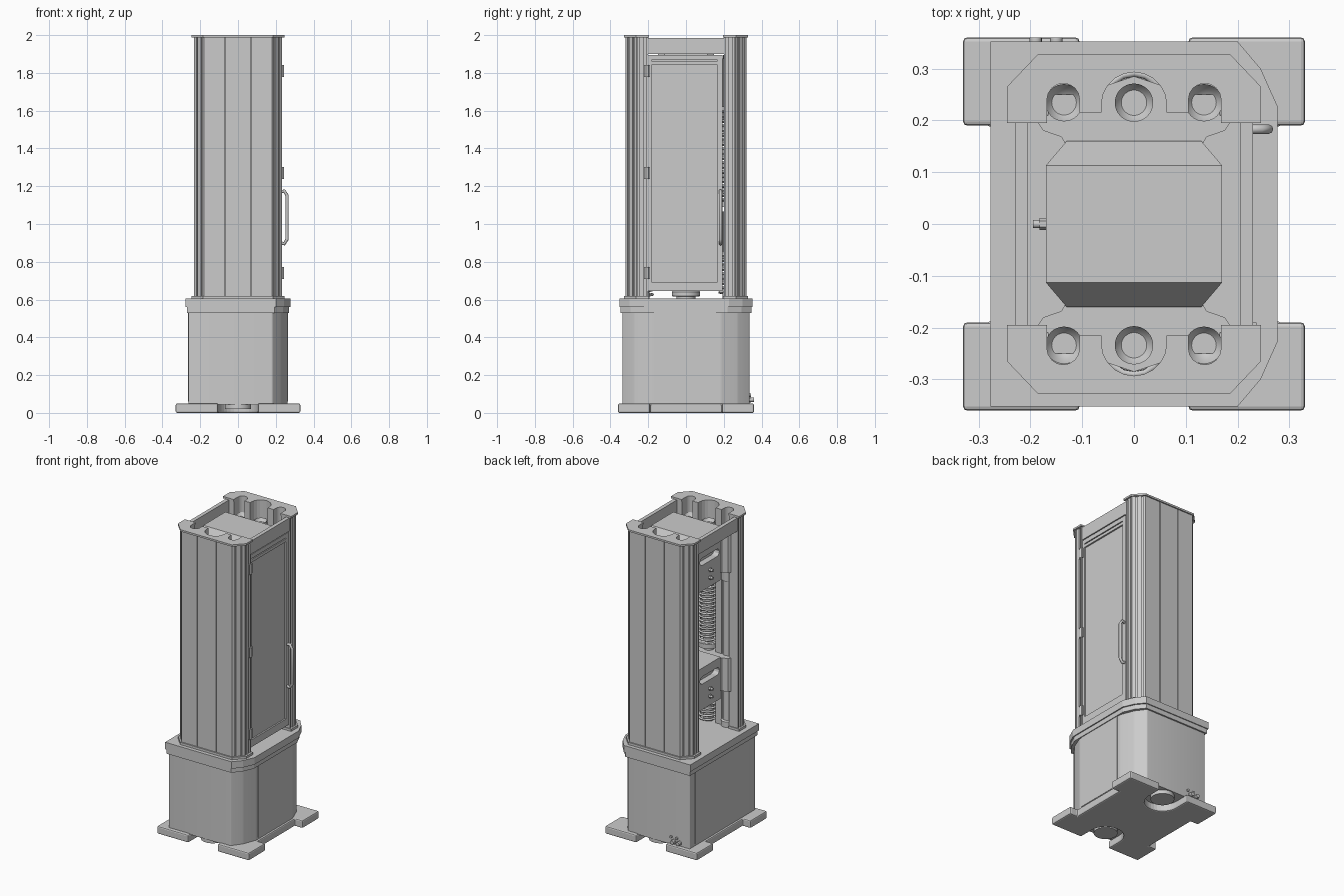
import bpy, bmesh, math
from mathutils import Vector

cube = bpy.data.objects.get("Cube")
if cube:
    bpy.data.objects.remove(cube)

grey = bpy.data.materials.new("light_grey")
grey.use_nodes = True
grey.diffuse_color = (0.6, 0.6, 0.6, 1)
grey.node_tree.nodes["Principled BSDF"].inputs["Base Color"].default_value = (0.6, 0.6, 0.6, 1)


def finish(name, bm, smooth=False):
    bmesh.ops.recalc_face_normals(bm, faces=bm.faces)
    mesh = bpy.data.meshes.new(name)
    bm.to_mesh(mesh)
    bm.free()
    mesh.materials.append(grey)
    ob = bpy.data.objects.new(name, mesh)
    bpy.context.collection.objects.link(ob)
    if smooth:
        bpy.ops.object.select_all(action="DESELECT")
        ob.select_set(True)
        bpy.context.view_layer.objects.active = ob
        bpy.ops.object.shade_smooth_by_angle(angle=math.radians(35))
    return ob


def prism(name, pts, z0, z1, round_by=0):
    """Upright prism over an outline, with optional rounded corners."""
    bm = bmesh.new()
    face = bm.faces.new([bm.verts.new((x, y, z0)) for x, y in pts])
    out = bmesh.ops.extrude_face_region(bm, geom=[face])
    for v in out["geom"]:
        if isinstance(v, bmesh.types.BMVert):
            v.co.z = z1
    if round_by:
        up = [e for e in bm.edges if abs(e.verts[0].co.z - e.verts[1].co.z) > 0.001]
        bmesh.ops.bevel(bm, geom=up, offset=round_by, segments=4, profile=0.5, affect="EDGES")
    return finish(name, bm, bool(round_by))


def box(name, x0, x1, y0, y1, z0, z1):
    return prism(name, [(x0, y0), (x1, y0), (x1, y1), (x0, y1)], z0, z1)


def lathe(name, profile, x, y, steps=32):
    """Turned part from (radius, height) points."""
    bm = bmesh.new()
    vs = [bm.verts.new((r, 0, z)) for r, z in profile]
    es = [bm.edges.new(p) for p in zip(vs, vs[1:])]
    bmesh.ops.spin(bm, geom=vs + es, cent=(0, 0, 0), axis=(0, 0, 1), angle=math.tau, steps=steps)
    bmesh.ops.remove_doubles(bm, verts=bm.verts, dist=0.0001)
    bmesh.ops.translate(bm, verts=bm.verts, vec=(x, y, 0))
    return finish(name, bm, True)


def rod(name, a, b, r, sides=16):
    a, b = Vector(a), Vector(b)
    bm = bmesh.new()
    bmesh.ops.create_cone(bm, cap_ends=True, segments=sides, radius1=r, radius2=r, depth=(b - a).length)
    bmesh.ops.rotate(bm, verts=bm.verts, matrix=Vector((0, 0, 1)).rotation_difference(b - a).to_matrix())
    bmesh.ops.translate(bm, verts=bm.verts, vec=(a + b) / 2)
    return finish(name, bm, sides > 6)


def wire(name, pts, r, sides=2):
    curve = bpy.data.curves.new(name, "CURVE")
    curve.dimensions = "3D"
    curve.bevel_depth, curve.bevel_resolution, curve.use_fill_caps = r, sides, True
    line = curve.splines.new("POLY")
    line.points.add(len(pts) - 1)
    for p, co in zip(line.points, pts):
        p.co = (*co, 1)
        p.radius = 1
    line.use_smooth = True
    curve.materials.append(grey)
    ob = bpy.data.objects.new(name, curve)
    bpy.context.collection.objects.link(ob)


def mirror_x(half):
    return half + [(-x, y) for x, y in reversed(half) if x > 0]


def arc(cx, cy, r, a0, a1, n):
    return [(cx + r * math.cos(math.radians(a0 + (a1 - a0) * i / n)),
             cy + r * math.sin(math.radians(a0 + (a1 - a0) * i / n))) for i in range(n + 1)]


# Foot plate: four pads joined in the middle, with a round bay front and back
quarter = [(0.275, 0), (0.275, 0.19), (0.33, 0.19), (0.33, 0.36), (0.105, 0.36)]
bay = arc(0, 0.26, 0.105, 0, -90, 8)
upper = mirror_x(quarter[1:] + bay)
upper = upper[:-1] if upper[-1] == upper[0] else upper
ring = quarter[1:] + bay[:-1] + [(0, 0.155)]
ring += [(-x, y) for x, y in reversed(ring[:-1])]
plate = ring + [(x, -y) for x, y in reversed(ring)]
plate_ob = prism("foot_plate", plate, 0, 0.05)
bev = plate_ob.modifiers.new("soft_edges", "BEVEL")
bev.width, bev.segments, bev.limit_method, bev.angle_limit = 0.008, 2, "ANGLE", math.radians(60)
for s in (-1, 1):
    rod("levelling_disc", (0, s * 0.26, 0.02), (0, s * 0.26, 0.06), 0.07, 32)


# Cabinet and its stepped cover, with blunted corners on the door side
def blunt_box(w, d, cx, cy):
    edge = [(w, d - cy), (w - cx * 0.42, d - cy * 0.42), (w - cx, d)]
    return edge + [(-w, d), (-w, -d)] + [(x, -y) for x, y in reversed(edge)]


prism("cabinet", blunt_box(0.262, 0.336, 0.08, 0.15), 0.045, 0.54, 0.006)
prism("cover_lip", blunt_box(0.27, 0.346, 0.077, 0.125), 0.53, 0.56)
prism("cover_top", blunt_box(0.277, 0.352, 0.077, 0.125), 0.56, 0.605)
box("cabinet_door_panel", 0.26, 0.265, -0.17, 0.16, 0.06, 0.53)
box("cabinet_side_panel", -0.265, -0.26, -0.27, 0.28, 0.06, 0.53)
for x in (-0.19, -0.15):
    rod("cable_socket", (x, 0.33, 0.07), (x, 0.36, 0.07), 0.012)
    rod("socket_nut", (x, 0.33, 0.07), (x, 0.345, 0.07), 0.016, 6)
    rod("small_socket", (x + 0.02, 0.33, 0.095), (x + 0.02, 0.345, 0.095), 0.008)

# Hollow-backed pillars, front and back, with end plates
bays = arc(0, 0.23, 0.063, 90, 0, 5) + [(0.063, 0.215), (0.105, 0.215)]
bays += arc(0.1365, 0.24, 0.0315, 180, 0, 8)
cap = mirror_x(bays + [(0.168, 0.195), (0.245, 0.195), (0.245, 0.265), (0.185, 0.328)])


def groove(a, b, t, width=0.008, depth=0.008):
    """Four points cutting a slot at fraction t of the wall a-b."""
    a, b = Vector(a), Vector(b)
    d = (b - a).normalized()
    inward = Vector((-d.y, d.x)) * depth
    m = a.lerp(b, t)
    p, q = m - d * width / 2, m + d * width / 2
    return [tuple(p), tuple(p + inward), tuple(q + inward), tuple(q)]


low, shoulder, crown = (0.234, 0.2), (0.234, 0.262), (0.18, 0.32)
wall = [(0.168, 0.2), low] + groove(low, shoulder, 0.3, 0.014, 0.012)
wall += groove(low, shoulder, 0.8) + [shoulder]
wall += groove(shoulder, crown, 0.3) + groove(shoulder, crown, 0.75) + [crown]
wall += groove(crown, (0, 0.32), 0.62, 0.005, 0.008)
pillar = mirror_x(bays + wall)
pillar = [p for i, p in enumerate(pillar) if (Vector(p) - Vector(pillar[i - 1])).length > 1e-5]
cap = [p for i, p in enumerate(cap) if (Vector(p) - Vector(cap[i - 1])).length > 1e-5]
for side, s in (("front", -1), ("back", 1)):
    flip = lambda pts: [(x, s * y) for x, y in pts]
    prism(side + "_pillar", flip(pillar), 0.62, 1.988)
    prism(side + "_top_plate", flip(cap), 1.988, 2.0)
    prism(side + "_bottom_plate", flip(cap), 0.604, 0.62)

# Lintels on both open sides
for s in (-1, 1):
    box("lintel", min(s * 0.205, s * 0.23), max(s * 0.205, s * 0.23), -0.2, 0.2, 1.9, 1.985)

# Safety door with frame, hinges and handle
box("door_panel", 0.208, 0.218, -0.19, 0.18, 0.66, 1.88)
for y0, y1 in ((-0.2, -0.182), (0.168, 0.192)):
    box("door_stile", 0.205, 0.228, y0, y1, 0.645, 1.895)
for z0, z1 in ((0.645, 0.692), (1.843, 1.862), (1.868, 1.895)):
    box("door_rail", 0.205, 0.228, -0.182, 0.168, z0, z1)
for z in (0.74, 1.27, 1.81):
    box("hinge_leaf", 0.225, 0.236, -0.222, -0.19, z - 0.032, z + 0.032)
    rod("hinge_pin", (0.236, -0.206, z - 0.032), (0.236, -0.206, z + 0.032), 0.007, 12)
wire("door_handle", [(0.225, 0.183, 0.9), (0.245, 0.183, 0.895), (0.26, 0.183, 0.92),
                     (0.26, 0.183, 1.15), (0.245, 0.183, 1.175), (0.225, 0.183, 1.17)], 0.009)


# Crossheads: sloped-end block with a slot, and wings that carry the columns
def crosshead(name, z0, z1, drop):
    bm = bmesh.new()
    rows = [(-0.16, 0.13, z1 - drop), (-0.113, 0.17, z1), (0.113, 0.17, z1), (0.16, 0.13, z1 - drop)]
    loops = [[bm.verts.new(p) for p in ((-w, y, z0), (w, y, z0), (w, y, z), (-w, y, z))] for y, w, z in rows]
    for a, b in zip(loops, loops[1:]):
        for i in range(4):
            bm.faces.new((a[i], a[i - 1], b[i - 1], b[i]))
    bm.faces.new(loops[0])
    bm.faces.new(loops[-1])
    block = finish(name, bm)
    zs = z0 + 0.19
    slot_pts = arc(0.075, 0, 0.024, -90, 90, 6) + arc(-0.075, 0, 0.024, 90, 270, 6)
    bm = bmesh.new()
    near = [bm.verts.new((-0.3, y, zs + z)) for y, z in slot_pts]
    far = [bm.verts.new((-0.13, y, zs + z)) for y, z in slot_pts]
    bm.faces.new(near)
    bm.faces.new(far)
    for i in range(len(near)):
        bm.faces.new((near[i], near[i - 1], far[i - 1], far[i]))
    cutter = finish("slot_cutter", bm)
    cutter.hide_render = True
    cut = block.modifiers.new("slot", "BOOLEAN")
    cut.operation, cut.object, cut.solver = "DIFFERENCE", cutter, "EXACT"
    bpy.context.view_layer.objects.active = block
    bpy.ops.object.modifier_apply(modifier="slot")
    bpy.data.objects.remove(cutter)
    for z in (z0 + 0.06, z0 + 0.11):
        rod("crosshead_bolt", (-0.165, 0, z), (-0.182, 0, z), 0.012, 6)
        rod("bolt_tip", (-0.18, 0, z), (-0.195, 0, z), 0.008, 12)
    for s in (-1, 1):
        wing = [(0, 0.15), (0.13, 0.15), (0.14, 0.168), (0.175, 0.18), (0.185, 0.195), (0.166, 0.21),
                (0.166, 0.25), (0.1, 0.25), (0.045, 0.27), (0, 0.285)]
        prism(name + "_wing", [(x, s * y) for x, y in mirror_x(wing)], z0 + 0.02, z1 - drop - 0.005)


crosshead("upper_crosshead", 1.6, 1.95, 0.07)
crosshead("lower_crosshead", 0.83, 1.1, 0.03)


# Coil guards around the drive screws
def coil(z0, z1, y, turns, steps=16):
    pts = []
    for i in range(turns * steps + 1):
        a = math.tau * i / steps
        pts.append((0.057 * math.cos(a), y + 0.057 * math.sin(a), z0 + (z1 - z0) * i / (turns * steps)))
    wire("coil_guard", pts, 0.007, 1)


for s in (-1, 1):
    y = s * 0.234
    coil(1.11, 1.6, y, 20)
    coil(0.62, 0.84, y, 9)
    lathe("drive_screw", [(0, 0.6), (0.03, 0.6), (0.03, 1.85), (0.037, 1.85),
                          (0.037, 1.895), (0.028, 1.878), (0.014, 1.866), (0, 1.862)], 0, y)
    rod("coil_seat", (0, y, 1.09), (0, y, 1.12), 0.066, 32)
    for x in (-0.135, 0.135):
        # Guide columns with wide sleeves and dished tops
        lathe("guide_column", [(0, 0.6), (0.04, 0.6), (0.04, 0.64), (0.028, 0.645), (0.028, 1.55), (0.036, 1.55),
                               (0.036, 1.895), (0.027, 1.878), (0.014, 1.866), (0, 1.862)], x, y)

# Lower platen under the crosshead
lathe("lower_platen", [(0, 0.6), (0.05, 0.6), (0.05, 0.615), (0.075, 0.618), (0.075, 0.64),
                       (0.07, 0.645), (0, 0.645)], 0, 0)
